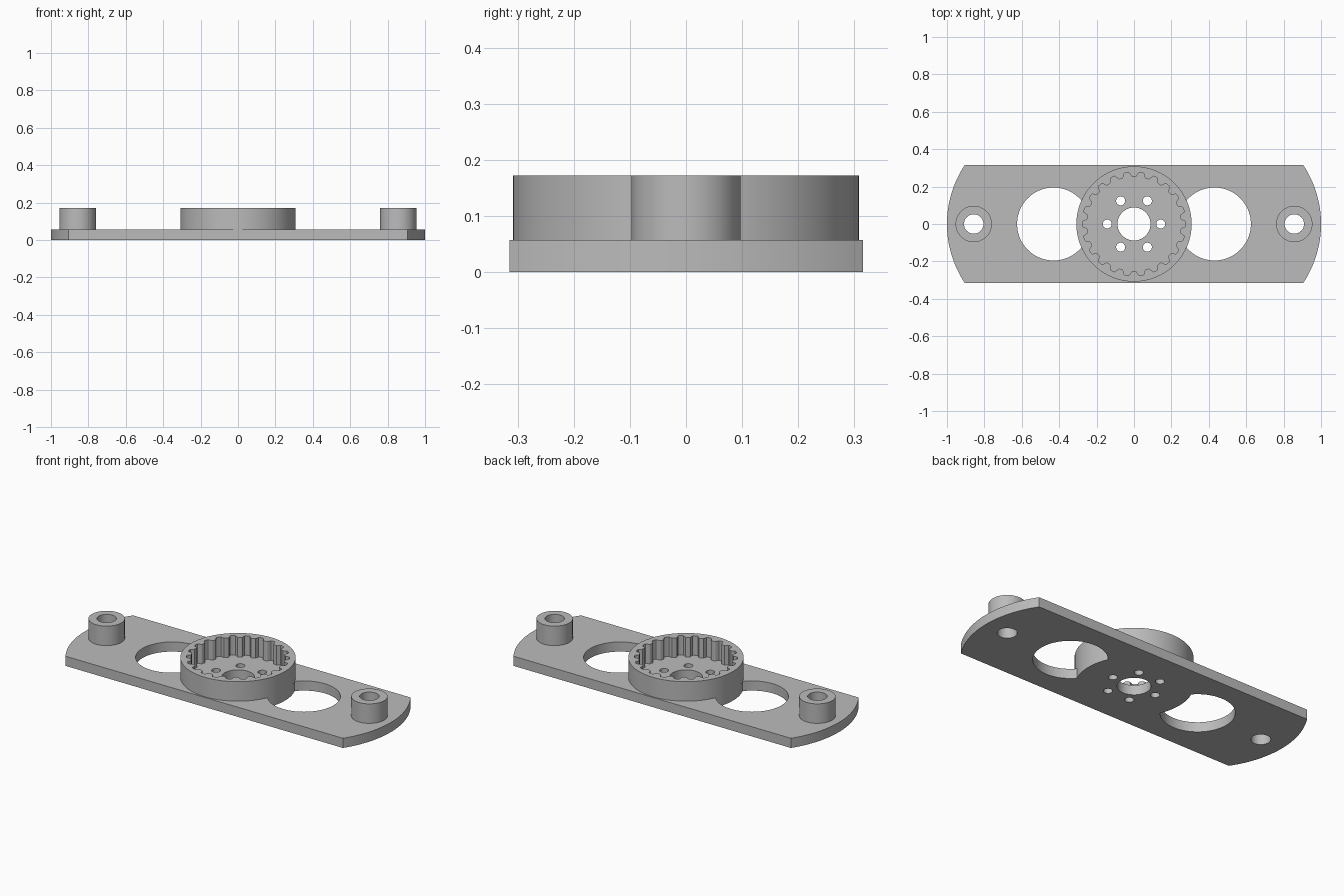
import bpy, bmesh
from math import cos, sin, pi, acos, atan2, asin

cube = bpy.data.objects.get("Cube")
if cube:
    bpy.data.objects.remove(cube, do_unlink=True)

GREY = (0.5, 0.5, 0.5, 1)
mat = bpy.data.materials.new("plain grey")
mat.use_nodes = True
mat.diffuse_color = GREY
mat.node_tree.nodes["Principled BSDF"].inputs["Base Color"].default_value = GREY

# Main dimensions
PLATE_TOP, TOP = 0.057, 0.172
HALF_WIDTH = 0.315
HUB_R = 0.308
WINDOW_X, WINDOW_R = 0.43, 0.195
END_R = 1 - WINDOW_X
BOSS_X, BOSS_R, BOSS_HOLE = 0.857, 0.097, 0.052
TEETH = 22


def arc(cx, cy, r, start, end, n):
    return [(cx + r * cos(start + (end - start) * i / n),
             cy + r * sin(start + (end - start) * i / n)) for i in range(n + 1)]


def circle(cx, cy, r, n=64):
    return arc(cx, cy, r, 0, 2 * pi, n)[:-1]


def turned(points):
    return [(-x, -y) for x, y in points]


def extrude_profile(name, loops, z0, z1):
    """Solid from an outer loop and any number of hole loops."""
    bm = bmesh.new()
    caps = ([], [])
    for pts in loops:
        rings = []
        for cap, z in zip(caps, (z0, z1)):
            vs = [bm.verts.new((x, y, z)) for x, y in pts]
            cap += [bm.edges.new((v, vs[(i + 1) % len(vs)])) for i, v in enumerate(vs)]
            rings.append(vs)
        low, high = rings
        for i in range(len(pts)):
            j = (i + 1) % len(pts)
            bm.faces.new((low[i], low[j], high[j], high[i]))
    for cap in caps:
        bmesh.ops.triangle_fill(bm, edges=cap, use_beauty=True, normal=(0, 0, 1))
    bmesh.ops.recalc_face_normals(bm, faces=bm.faces[:])
    mesh = bpy.data.meshes.new(name)
    bm.to_mesh(mesh)
    bm.free()
    mesh.materials.append(mat)
    obj = bpy.data.objects.new(name, mesh)
    bpy.context.collection.objects.link(obj)
    bpy.ops.object.select_all(action='DESELECT')
    obj.select_set(True)
    bpy.context.view_layer.objects.active = obj
    bpy.ops.object.shade_smooth_by_angle()
    return obj


# Base plate outline: straight sides with bowed ends
sweep = asin(HALF_WIDTH / END_R)
end = arc(WINDOW_X, 0, END_R, -sweep, sweep, 32)
outline = end + turned(end)

# Round windows, cut back by the central disc
a = (WINDOW_X ** 2 + HUB_R ** 2 - WINDOW_R ** 2) / (2 * WINDOW_X)
hub_angle = acos(a / HUB_R)
win_angle = atan2(HUB_R * sin(hub_angle), a - WINDOW_X)
window = arc(WINDOW_X, 0, WINDOW_R, -win_angle, win_angle, 56)
window += arc(0, 0, HUB_R, hub_angle, -hub_angle, 16)[1:-1]

# Shaft hole, ring of bolt holes and end holes
holes = [window, turned(window), circle(0, 0, 0.088)]
holes += [circle(0.143 * cos(k * pi / 3), 0.143 * sin(k * pi / 3), 0.024, 32) for k in range(6)]
holes += [circle(s * BOSS_X, 0, BOSS_HOLE, 48) for s in (1, -1)]
extrude_profile("base_plate", [outline] + holes, 0, PLATE_TOP)

# Central ring with rounded internal teeth
splines = []
for i in range(TEETH * 16):
    t = 2 * pi * i / (TEETH * 16)
    wave = max(-1, min(1, 1.5 * cos(TEETH * t)))
    r = 0.264 + 0.0125 * sin(wave * pi / 2)
    splines.append((r * cos(t), r * sin(t)))
extrude_profile("toothed_ring", [circle(0, 0, HUB_R, 128), splines], PLATE_TOP, TOP)

# End bosses
for side, s in (("left", 1), ("right", -1)):
    extrude_profile(side + "_boss",
                    [circle(s * BOSS_X, 0, BOSS_R), circle(s * BOSS_X, 0, BOSS_HOLE, 48)],
                    PLATE_TOP, TOP)
